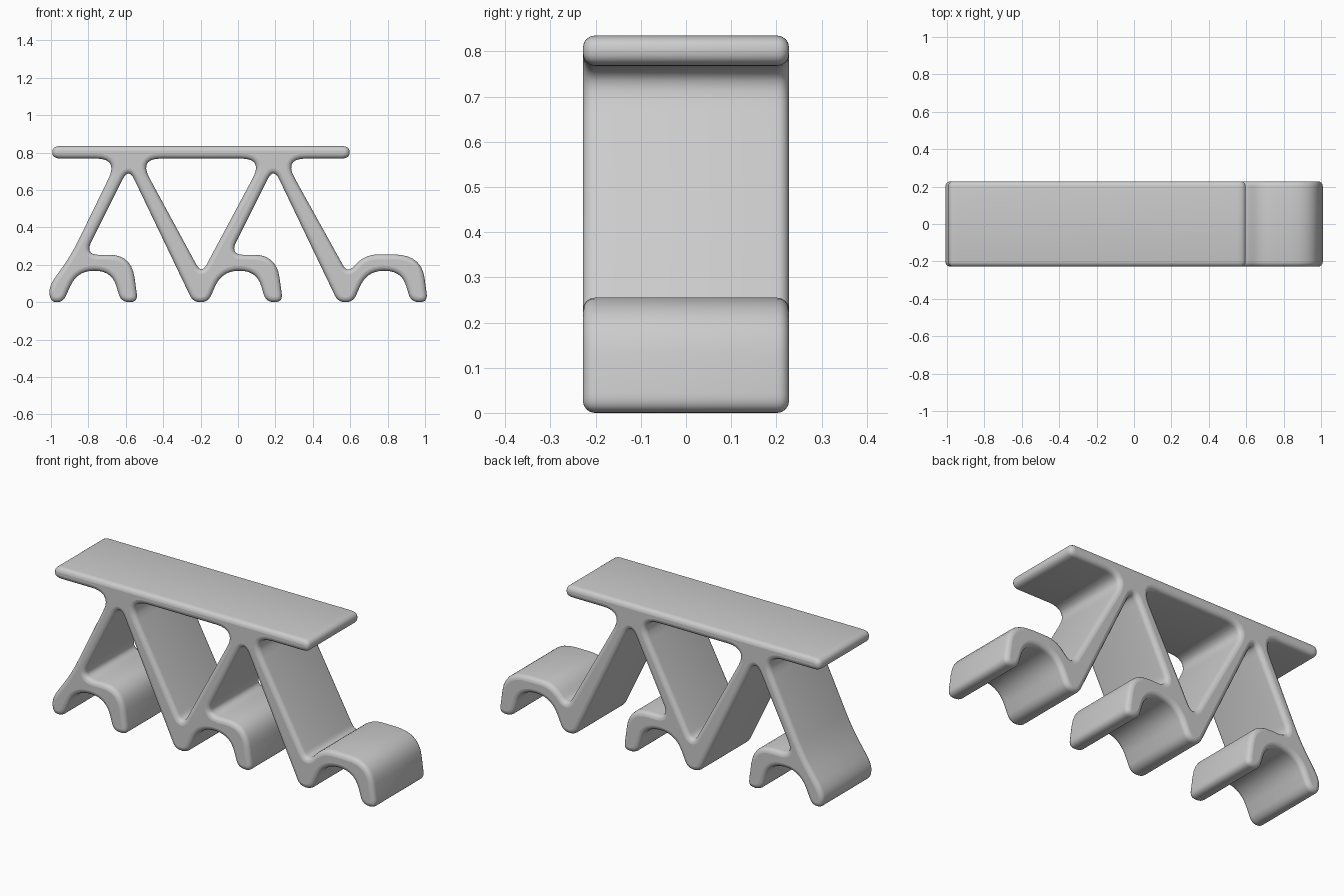
import bpy
import math
from mathutils import Vector

cube = bpy.data.objects.get("Cube")
if cube:
    bpy.data.objects.remove(cube, do_unlink=True)

STEP = 0.775          # spacing of the feet and of the leg tops
FOOT = -0.97          # first foot
APEX = -0.585         # first leg top
HALF_DEPTH = 0.228
EDGE = 0.026          # rounding of the front and back edges
DECK_LOW, DECK_TOP = 0.768, 0.835


def rounded(corners, steps=7):
    """Round each (x, z, cut) corner by a curve that starts 'cut' away from it."""
    path = []
    count = len(corners)
    for i, (x, z, cut) in enumerate(corners):
        p = Vector((x, z))
        ends = []
        for j in (i - 1, (i + 1) % count):
            d = Vector(corners[j][:2]) - p
            ends.append(p + d.normalized() * min(cut, d.length * 0.49))
        a, b = ends
        for s in range(steps + 1):
            t = s / steps
            path.append(a * (1 - t) ** 2 + p * 2 * t * (1 - t) + b * t * t)
    return path


def hook(i):
    """Foot, underside of the arch, and the free tip of the hook."""
    shape = [(-0.045, 0, 0.04), (0.035, 0, 0.04), (0.11, 0.168, 0.09),
             (0.295, 0.168, 0.1), (0.345, 0, 0.045), (0.435, 0, 0.045),
             (0.40, 0.255, 0.16)]
    return [(FOOT + STEP * i + x, z, c) for x, z, c in shape]


def inner_leg_top(i):
    """Hook meeting the rising leg, then the notch under the leg top."""
    return [(FOOT + STEP * i + 0.15, 0.252, 0.08), (APEX + STEP * i, 0.72, 0.07)]


# Outer outline, running down the left, along the feet and up the right
outline = [(-0.993, DECK_TOP, 0.045), (-0.993, DECK_LOW, 0.045),
           (APEX - 0.055, DECK_LOW, 0.12), (-0.89, 0.255, 0.09),
           (-1.015, 0.08, 0.07), (-1.0, 0, 0.035)]
outline += hook(0)[1:] + inner_leg_top(0)
outline += hook(1) + inner_leg_top(1)
outline += hook(2)
foot = FOOT + 2 * STEP
outline += [(foot + 0.10, 0.255, 0.07), (foot + 0.005, 0.155, 0.05),
            (APEX + STEP + 0.055, DECK_LOW, 0.12),
            (0.597, DECK_LOW, 0.045), (0.597, DECK_TOP, 0.045)]

# Triangular opening between the middle legs
opening = [(APEX + 0.055, DECK_LOW, 0.12), (FOOT + STEP, 0.15, 0.06),
           (APEX + STEP - 0.055, DECK_LOW, 0.12)]

# Fill the profile and extrude it with rounded edges
curve = bpy.data.curves.new("hook_rack", "CURVE")
curve.dimensions = "2D"
curve.fill_mode = "BOTH"
curve.extrude = HALF_DEPTH - EDGE
curve.bevel_depth = EDGE
curve.offset = -EDGE
curve.bevel_resolution = 3
for corners in (outline, opening):
    path = rounded(corners)
    spline = curve.splines.new("POLY")
    spline.points.add(len(path) - 1)
    for point, p in zip(spline.points, path):
        point.co = (p.x, p.y, 0, 1)
    spline.use_cyclic_u = True

rack = bpy.data.objects.new("hook_rack", curve)
bpy.context.collection.objects.link(rack)
rack.rotation_euler.x = math.pi / 2

# Plain grey finish
grey = bpy.data.materials.new("light_grey")
grey.use_nodes = True
colour = (0.6, 0.6, 0.6, 1)
grey.diffuse_color = colour
grey.node_tree.nodes["Principled BSDF"].inputs["Base Color"].default_value = colour
curve.materials.append(grey)

bpy.ops.object.select_all(action="DESELECT")
rack.select_set(True)
bpy.context.view_layer.objects.active = rack
bpy.ops.object.convert(target="MESH")
bpy.ops.object.transform_apply(location=False, rotation=True, scale=False)
bpy.ops.object.shade_smooth_by_angle(angle=math.radians(40))
